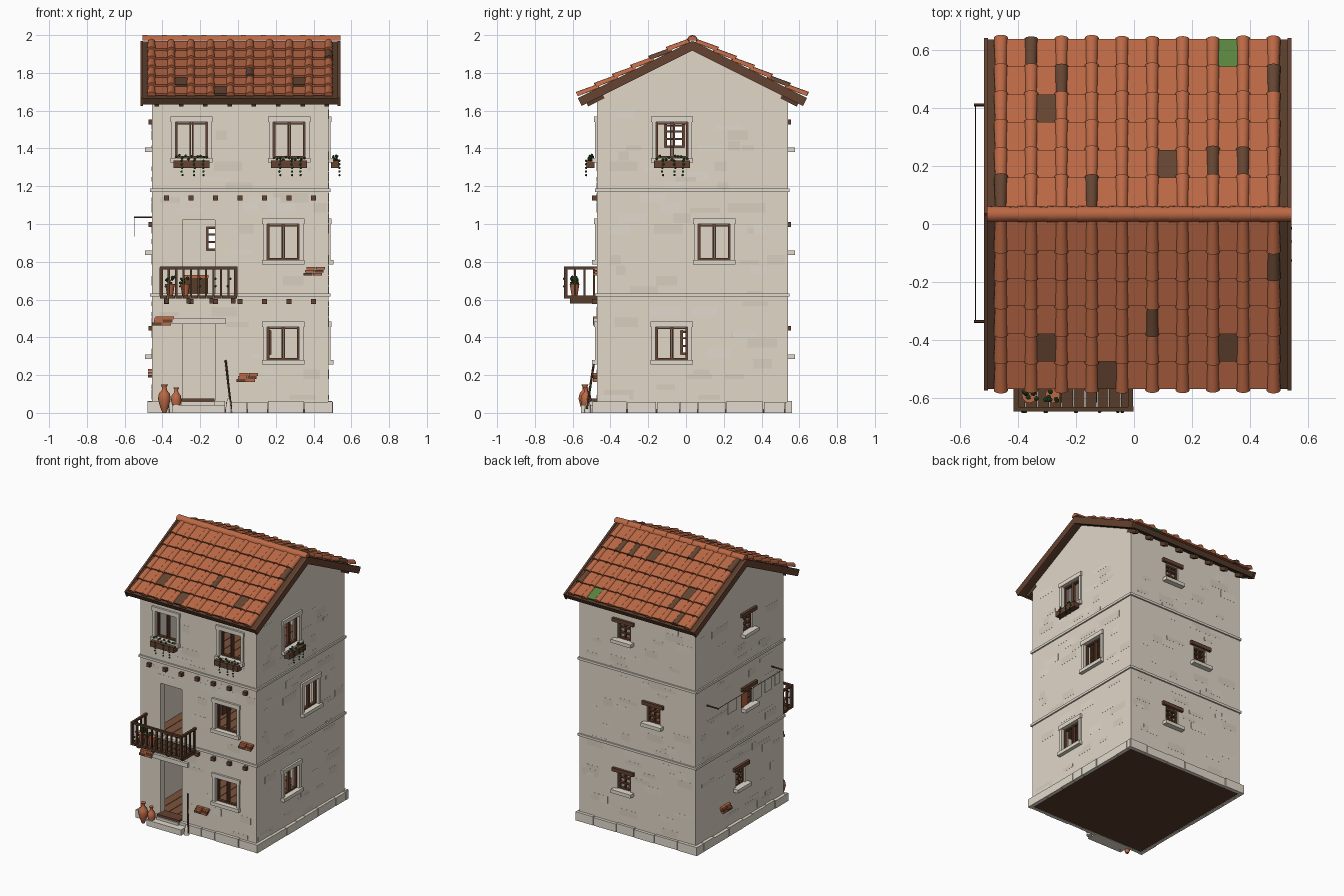
import bpy, bmesh, math, random
from mathutils import Matrix, Vector

if "Cube" in bpy.data.objects:
    bpy.data.objects.remove(bpy.data.objects["Cube"])
rng = random.Random(4)

COLOURS = {
    "plaster": (0.75, 0.68, 0.575), "patched_plaster": (0.69, 0.62, 0.52), "trim_stone": (0.76, 0.70, 0.61),
    "dark_wood": (0.095, 0.045, 0.024), "floor_wood": (0.20, 0.085, 0.045), "terracotta": (0.50, 0.14, 0.06),
    "weathered_tile": (0.13, 0.06, 0.032), "moss": (0.10, 0.23, 0.05), "leaf": (0.025, 0.095, 0.025),
    "frame_wood": (0.13, 0.055, 0.03)}
MATS = []
for name, rgb in COLOURS.items():
    m = bpy.data.materials.new(name)
    m.use_nodes = True
    m.diffuse_color = (*rgb, 1)
    m.node_tree.nodes["Principled BSDF"].inputs["Base Color"].default_value = (*rgb, 1)
    MATS.append(m)
PLASTER, PATCH, TRIM, DARK, FLOOR, CLAY, OLD, MOSS, LEAF, FRAME = range(len(MATS))
I = Matrix.Identity(4)


def frame(x, y, z, origin):
    """Local axes and origin as a matrix."""
    return Matrix.Translation(origin) @ Matrix((x, y, z)).transposed().to_4x4()


def loft(bm, rings, mat, M=I):
    """Skin equal rings of points and cap both ends."""
    vs = [[bm.verts.new(M @ Vector(p)) for p in r] for r in rings]
    n = len(vs[0])
    faces = [bm.faces.new((a[i], a[(i + 1) % n], b[(i + 1) % n], b[i]))
             for a, b in zip(vs, vs[1:]) for i in range(n)]
    faces += [bm.faces.new(vs[0][::-1]), bm.faces.new(vs[-1])]
    for f in faces:
        f.material_index = mat


def box(bm, lo, hi, mat, M=I):
    ring = lambda z: [(lo[0], lo[1], z), (hi[0], lo[1], z), (hi[0], hi[1], z), (lo[0], hi[1], z)]
    loft(bm, [ring(lo[2]), ring(hi[2])], mat, M)


def rod(bm, a, b, r, mat, M=I):
    a, b = Vector(a), Vector(b)
    q = (b - a).to_track_quat("Z", "Y").to_matrix()
    ring = [q @ Vector((r * math.cos(t * math.pi / 3), r * math.sin(t * math.pi / 3), 0)) for t in range(6)]
    loft(bm, [[a + p for p in ring], [b + p for p in ring]], mat, M)


def lathe(bm, at, profile, mat):
    loft(bm, [[(at[0] + r * math.cos(k * math.pi / 6), at[1] + r * math.sin(k * math.pi / 6), at[2] + z)
               for k in range(12)] for r, z in profile], mat)


def leaf(bm, p, r, M=I):
    got = bmesh.ops.create_icosphere(bm, subdivisions=1, radius=r, matrix=Matrix.Translation(M @ Vector(p)))
    for f in {f for v in got["verts"] for f in v.link_faces}:
        f.material_index = LEAF


def finish(name, bm, smooth=False):
    bmesh.ops.recalc_face_normals(bm, faces=bm.faces)
    used = sorted({f.material_index for f in bm.faces})
    for f in bm.faces:
        f.material_index = used.index(f.material_index)
    me = bpy.data.meshes.new(name)
    bm.to_mesh(me)
    ob = bpy.data.objects.new(name, me)
    bpy.context.collection.objects.link(ob)
    for i in used:
        me.materials.append(MATS[i])
    if smooth:
        bpy.ops.object.select_all(action="DESELECT")
        ob.select_set(True)
        bpy.context.view_layer.objects.active = ob
        bpy.ops.object.shade_smooth_by_angle(angle=math.radians(35))
    return ob


# House extents; each wall frame has axes along the wall, outward and up
X0, X1, Y0, Y1 = -0.456, 0.48, -0.472, 0.539
YC, APEX, EAVE, OFF = 0.034, 1.93, 1.677, 0.004
UP = (0, 0, 1)
WALLS = {"front": frame((1, 0, 0), (0, -1, 0), UP, (OFF, Y0, 0)), "back": frame((1, 0, 0), (0, 1, 0), UP, (OFF, Y1, 0)),
         "left": frame((0, 1, 0), (1, 0, 0), UP, (X1, OFF, 0)), "right": frame((0, 1, 0), (-1, 0, 0), UP, (X0, OFF, 0))}
SPANS = {w: (X0 - OFF, X1 - OFF) if w in ("front", "back") else (Y0 - OFF, Y1 - OFF) for w in WALLS}
LOW, MID, TOP = (0.28, 0.455), (0.81, 1.0), (1.35, 1.54)
SLOW, SMID, STOP = (0.31, 0.435), (0.86, 0.985), (1.405, 1.527)
STONE_WINDOWS = [("front", -0.25, TOP), ("front", 0.267, TOP), ("front", 0.235, MID), ("front", 0.235, LOW),
                 ("left", -0.078, TOP), ("left", 0.145, MID), ("left", -0.08, LOW)]
SMALL_WINDOWS = [("back", 0.12, STOP), ("back", -0.12, SMID), ("back", 0.12, SLOW),
                 ("right", -0.065, STOP), ("right", -0.07, SMID), ("right", 0.02, SLOW)]
DOORS = [("front", -0.212, (0.065, 0.47)), ("front", -0.212, (0.625, 1.02))]
OPENINGS = ([(w, u, 0.085, z) for w, u, z in STONE_WINDOWS + DOORS] + [(w, u, 0.052, z) for w, u, z in SMALL_WINDOWS])


# Hollow gabled shell with openings, raised onto the dark base slab
def gable(inset, mat):
    bm = bmesh.new()
    a, b, t, z = Y0 + inset, Y1 - inset, inset * 0.6, 0.02 + inset * 0.4
    ring = lambda x: [(x, a, z), (x, b, z), (x, b, EAVE - t), (x, YC, APEX - t), (x, a, EAVE - t)]
    loft(bm, [ring(X0 + inset), ring(X1 - inset)], mat)
    return bm


walls = finish("walls", gable(0, PLASTER))
holes = bmesh.new()
for w, u, h, z in OPENINGS:
    box(holes, (u - h, -0.09, z[0]), (u + h, 0.03, z[1]), PLASTER, WALLS[w])
for cutter in (finish("room_cutter", gable(0.05, PLASTER)), finish("opening_cutter", holes)):
    mod = walls.modifiers.new("cut", "BOOLEAN")
    mod.operation, mod.solver, mod.object = "DIFFERENCE", "EXACT", cutter
    bpy.context.view_layer.objects.active = walls
    bpy.ops.object.modifier_apply(modifier=mod.name)
    bpy.data.objects.remove(cutter)

# Floors
bm = bmesh.new()
box(bm, (X0 - 0.005, Y0 - 0.005, 0.003), (X1 + 0.005, Y1 + 0.005, 0.021), DARK)
for z in (0.065, 0.622, 1.18):
    n = 12
    for i in range(n):
        x = X0 + 0.045 + i * 0.846 / n
        box(bm, (x, Y0 + 0.045, z - 0.02), (x + 0.067, Y1 - 0.045, z), FLOOR)
finish("floors", bm)

# Storey bands, foundation blocks and door steps
bm = bmesh.new()
for w, M in WALLS.items():
    a, b = SPANS[w]
    for z in (0.615, 1.17):
        box(bm, (a - 0.01, -0.01, z), (b + 0.01, 0.01, z + 0.017), TRIM, M)
    u = a - 0.022
    while u < b + 0.02:
        v = min(u + rng.uniform(0.09, 0.2), b + 0.022)
        box(bm, (u, -0.003, 0), (v - 0.004, rng.uniform(0.018, 0.024), rng.uniform(0.056, 0.064)), TRIM, M)
        u = v
box(bm, (-0.35, Y0 - 0.085, 0), (-0.07, Y0, 0.042), TRIM)
box(bm, (-0.3, Y0 - 0.04, 0.042), (-0.125, Y0, 0.06), TRIM)
box(bm, (-0.3, Y0 - 0.03, 0.06), (-0.125, Y0 + 0.05, 0.076), FRAME)
box(bm, (-0.446, Y0 - 0.018, 0.47), (-0.066, Y0 + 0.01, 0.502), TRIM)
finish("stone_bands_and_foundation", bm)

# Faint plaster patches and exposed bricks
bm = bmesh.new()
for w, M in WALLS.items():
    a, b = SPANS[w]
    for _ in range(60):
        wd, ht = rng.uniform(0.05, 0.16), rng.choice((0.025, 0.05))
        u, z = rng.uniform(a + 0.01, b - wd - 0.01), 0.07 + 0.055 * rng.randrange(28)
        if all(o != w or u + wd < c - h - 0.03 or u > c + h + 0.03 or z + ht < s[0] - 0.03 or z > s[1] + 0.03
               for o, c, h, s in OPENINGS):
            box(bm, (u, -0.002, z), (u + wd, rng.uniform(0.0003, 0.0009), z + ht), rng.choice((PATCH, PATCH, TRIM)), M)
finish("plaster_patches", bm)
bm = bmesh.new()
for w, u, z in (("front", 0.4, 0.75), ("front", -0.4, 0.487), ("front", 0.045, 0.187), ("right", 0.2, 0.21)):
    for row in (-1, 0, 1):
        for k in (-1, 0):
            s = u + k * 0.05 + row * 0.008
            box(bm, (s, -0.01, z + row * 0.016 - 0.0075), (s + 0.048, 0.021, z + row * 0.016 + 0.0075),
                OLD if row == k else CLAY, WALLS[w])
finish("exposed_bricks", bm)

# Windows: stone surrounds on the main walls, wooden lintels elsewhere
stone, wood = bmesh.new(), bmesh.new()


def sash(M, u, h, z, uprights, bars):
    for s in [u - h, u + h - 0.012]:
        box(wood, (s, -0.03, z[0]), (s + 0.012, -0.012, z[1]), FRAME, M)
    for k in uprights:
        box(wood, (u + k - 0.004, -0.03, z[0]), (u + k + 0.004, -0.012, z[1]), FRAME, M)
    for s in [z[0], z[1] - 0.012] + bars:
        box(wood, (u - h, -0.031, s), (u + h, -0.011, s + 0.01), FRAME, M)


for w, u, z in STONE_WINDOWS:
    M = WALLS[w]
    box(stone, (u - 0.112, -0.01, z[1]), (u + 0.112, 0.014, z[1] + 0.03), TRIM, M)
    box(stone, (u - 0.112, -0.01, z[0] - 0.025), (u + 0.112, 0.026, z[0]), TRIM, M)
    for s in (u - 0.107, u + 0.085):
        box(stone, (s, -0.01, z[0]), (s + 0.022, 0.01, z[1]), TRIM, M)
    sash(M, u, 0.085, z, (-0.006, 0.006), [])
for w, u, z in SMALL_WINDOWS:
    M = WALLS[w]
    box(wood, (u - 0.085, -0.01, z[1]), (u + 0.085, 0.018, z[1] + 0.026), FRAME, M)
    box(stone, (u - 0.08, -0.01, z[0] - 0.025), (u + 0.08, 0.037, z[0]), TRIM, M)
    sash(M, u, 0.052, z, (0,), [z[0] + 0.04, z[0] + 0.08])
finish("stone_surrounds", stone)
finish("window_woodwork", wood)

# Planters with trailing plants
bm = bmesh.new()
for w, u, z in STONE_WINDOWS:
    if z == TOP:
        M = WALLS[w]
        box(bm, (u - 0.095, 0.012, 1.297), (u + 0.095, 0.054, 1.336), FRAME, M)
        for i in range(11):
            leaf(bm, (u - 0.08 + i * 0.016, rng.uniform(0.02, 0.045), rng.uniform(1.337, 1.365)), 0.008, M)
        for s in (-0.05, 0.015, 0.06):
            for k in range(5):
                leaf(bm, (u + s + rng.uniform(-0.004, 0.004), 0.057, 1.335 - k * 0.019), 0.007, M)
finish("window_planters", bm)

# Protruding beam ends
bm = bmesh.new()
for i in range(7):
    x = -0.378 + 0.1295 * i
    for z in (0.59, 1.137):
        box(bm, (x - 0.013, Y0 - 0.025, z - 0.013), (x + 0.013, Y0 + 0.02, z + 0.013), FRAME)
finish("beam_ends", bm)

# Balcony
bm = bmesh.new()
BX0, BX1, BY = -0.414, -0.003, -0.645
for i in range(10):
    x = BX0 + i * 0.0411
    box(bm, (x, BY, 0.605), (x + 0.039, Y0, 0.622), DARK)
for x in (-0.378, -0.26, -0.14, -0.025):
    box(bm, (x - 0.012, BY + 0.03, 0.58), (x + 0.012, Y0, 0.605), DARK)
box(bm, (BX0, BY, 0.76), (BX1, BY + 0.016, 0.774), DARK)
for x in (BX0, BX1 - 0.016):
    box(bm, (x, BY, 0.76), (x + 0.016, Y0, 0.774), DARK)
spots = [(BX0 + 0.008 + i * 0.0395, BY + 0.008) for i in range(11)]
spots += [(x, BY + 0.008 + 0.05 * k) for x in (BX0 + 0.008, BX1 - 0.008) for k in range(1, 4)]
for i, (x, y) in enumerate(spots):
    r = 0.009 if i in (0, 10) else 0.0055
    box(bm, (x - r, y - r, 0.62), (x + r, y + r, 0.77), DARK)
finish("balcony", bm)

# Jars, balcony pots and their plants
bm = bmesh.new()
JAR = [(0.3, 0), (0.65, 0.2), (1, 0.5), (0.85, 0.68), (0.4, 0.8), (0.36, 0.9), (0.55, 1)]
for x, y, r, h in ((-0.39, -0.535, 0.034, 0.15), (-0.327, -0.53, 0.028, 0.135)):
    lathe(bm, (x, y, 0), [(a * r, b * h) for a, b in JAR], CLAY)
for x in (-0.36, -0.28):
    lathe(bm, (x, -0.59, 0.622), [(0.016, 0), (0.024, 0.05), (0.026, 0.06)], CLAY)
finish("clay_jars", bm, True)
bm = bmesh.new()
for x in (-0.36, -0.28):
    for _ in range(9):
        leaf(bm, (x + rng.uniform(-0.025, 0.025), -0.59 + rng.uniform(-0.02, 0.02), rng.uniform(0.685, 0.72)), 0.009)
for x in (-0.38, -0.31, -0.2, -0.12, -0.05):
    for k in range(2):
        leaf(bm, (x + rng.uniform(-0.01, 0.01), BY, 0.71 - k * 0.04), 0.007)
finish("balcony_plants", bm)

# Chest indoors and leaning broom
bm = bmesh.new()
box(bm, (-0.3, 0.05, 0.622), (-0.16, 0.15, 0.715), DARK)
box(bm, (-0.305, 0.045, 0.715), (-0.155, 0.155, 0.73), CLAY)
finish("chest", bm)
bm = bmesh.new()
rod(bm, (-0.036, -0.525, 0.02), (-0.066, -0.485, 0.28), 0.006, DARK)
lathe(bm, (-0.05, -0.52, 0), [(0.018, 0), (0.014, 0.04), (0.006, 0.075)], TRIM)
finish("broom", bm)

# Washing line
bm = bmesh.new()
for y in (0.41, -0.335):
    rod(bm, (X0, y, 1.035), (-0.55, y, 1.035), 0.005, DARK)
rod(bm, (-0.546, 0.41, 1.035), (-0.546, -0.335, 1.035), 0.002, DARK)
for y, w, h, mat in ((0.25, 0.1, 0.085, TRIM), (0.105, 0.075, 0.095, CLAY), (-0.04, 0.1, 0.1, TRIM),
                     (-0.165, 0.07, 0.09, TRIM), (-0.27, 0.06, 0.08, TRIM)):
    box(bm, (-0.548, y - w / 2, 1.034 - h), (-0.544, y + w / 2, 1.034), mat)
finish("washing_line", bm)

# Roof boards, barge boards and rafter tails, in slope axes: x, downhill, normal
A, ZR, LEN, STEP = math.atan(0.5), 1.965, 0.672, 0.1065
SLOPES = {s: frame((1, 0, 0), (0, s * math.cos(A), -math.sin(A)), (0, s * math.sin(A), math.cos(A)), (OFF, YC, ZR))
          for s in (-1, 1)}
bm = bmesh.new()
for M in SLOPES.values():
    box(bm, (-0.506, 0, -0.035), (0.524, LEN, 0), DARK, M)
    for x in (-0.52, 0.524):
        box(bm, (x, 0, -0.042), (x + 0.014, LEN + 0.004, 0.005), FRAME, M)
    for i in range(8):
        x = -0.434 + 0.1286 * i
        box(bm, (x - 0.012, 0.55, -0.06), (x + 0.012, LEN - 0.025, -0.03), DARK, M)
finish("roof_frame", bm)

# Roof tiles; odd ones listed as slope, row, column
OLD_COVERS = {(1, 5, 1), (1, 4, 2), (1, 4, 9), (1, 1, 7), (1, 1, 8), (1, 0, 0), (1, 0, 3), (-1, 1, 9), (-1, 3, 5)}
OLD_PANS = {(1, 3, 1), (1, 1, 5), (-1, 4, 1), (-1, 5, 3), (-1, 4, 7)}


def arch(r, n=8):
    return [(r * math.cos(math.pi * k / n), r * math.sin(math.pi * k / n)) for k in range(n + 1)]


pans, covers = bmesh.new(), bmesh.new()
for s, M in SLOPES.items():
    for row in range(6):
        d = 0.015 + row * STEP
        for c in range(10):
            x = -0.462 + 0.1042 * c
            key = (s, row, c)
            e = rng.uniform(-0.003, 0.004)
            loft(covers, [[(x + a, d + e, b + 0.004) for a, b in arch(0.0195)],
                          [(x + a, d + e + 0.12, b + 0.013) for a, b in arch(0.0245)]],
                 OLD if key in OLD_COVERS else CLAY, M)
            if c < 9:
                mat = MOSS if key == (1, 5, 7) else OLD if key in OLD_PANS else CLAY
                ring = lambda y, h: [(x + 0.014, y, h), (x + 0.09, y, h), (x + 0.09, y, h + 0.011), (x + 0.014, y, h + 0.011)]
                loft(pans, [ring(d, 0), ring(d + 0.114, 0.013)], mat, M)
finish("pan_tiles", pans)
for i in range(10):
    x = -0.506 + i * 0.1045
    loft(covers, [[(x, YC + a, ZR + 0.007 + b) for a, b in arch(0.028)],
                  [(x + 0.107, YC + a, ZR + 0.007 + b) for a, b in arch(0.025)]], CLAY)
finish("cover_and_ridge_tiles", covers, True)
